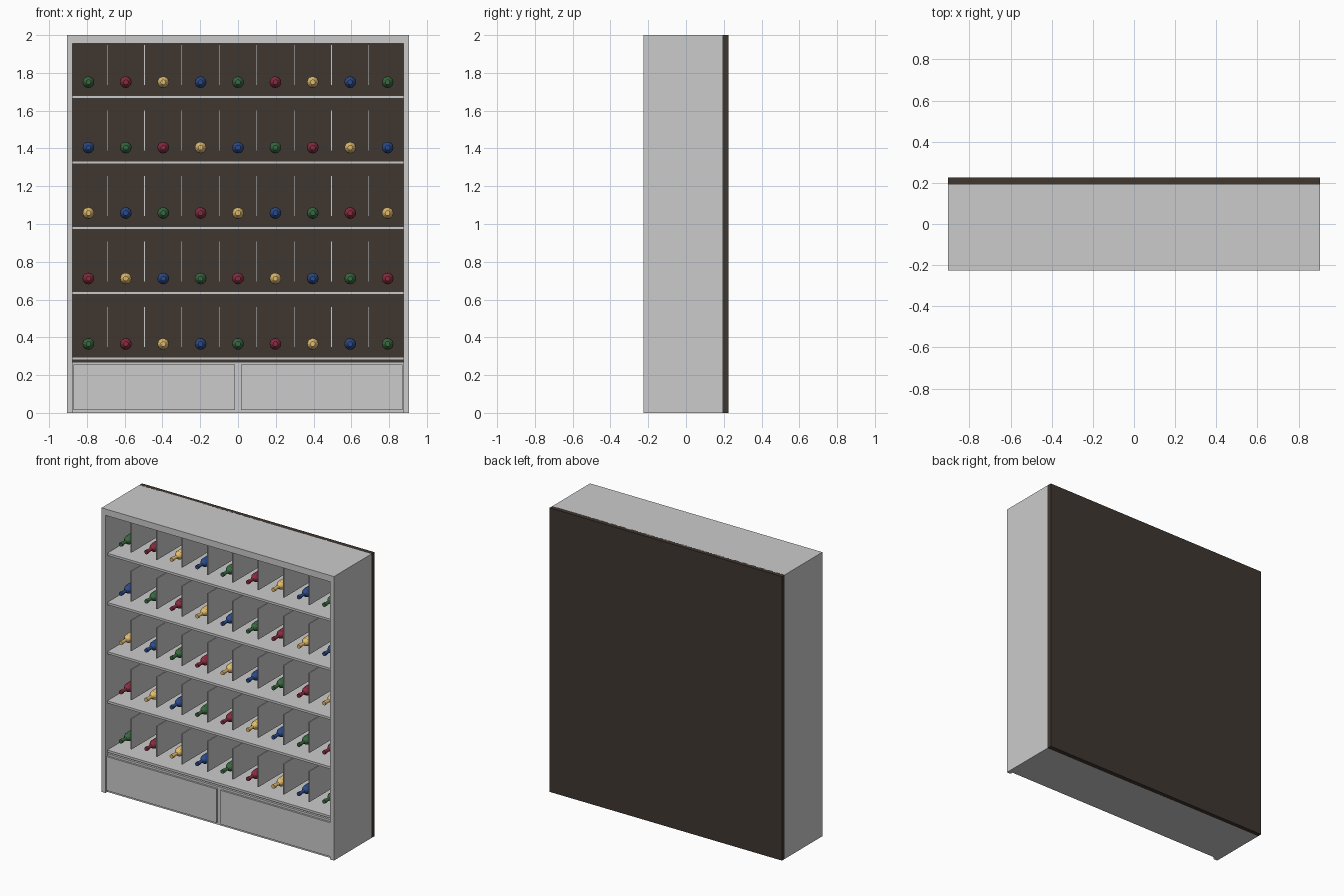
import bpy, bmesh, math

if "Cube" in bpy.data.objects:
    bpy.data.objects.remove(bpy.data.objects["Cube"])


def material(name, rgb):
    m = bpy.data.materials.new(name)
    m.diffuse_color = (*rgb, 1)
    m.use_nodes = True
    m.node_tree.nodes["Principled BSDF"].inputs["Base Color"].default_value = m.diffuse_color
    return m


def finish(name, bm, mat=None):
    me = bpy.data.meshes.new(name)
    bmesh.ops.recalc_face_normals(bm, faces=bm.faces)
    bm.to_mesh(me)
    bm.free()
    if mat:
        me.materials.append(mat)
    ob = bpy.data.objects.new(name, me)
    bpy.context.collection.objects.link(ob)
    return ob


def box(name, x0, x1, y0, y1, z0, z1, mat=None):
    bm = bmesh.new()
    bmesh.ops.create_cube(bm, size=1)
    for v in bm.verts:
        v.co = ((x0 + x1) / 2 + v.co.x * (x1 - x0),
                (y0 + y1) / 2 + v.co.y * (y1 - y0),
                (z0 + z1) / 2 + v.co.z * (z1 - z0))
    return finish(name, bm, mat)


W, I, D = 0.905, 0.875, 0.225      # outer half width, inner half width, half depth
STEP, SHELF0, PITCH = 0.3465, 0.287, 0.198

brown = material("dark_back", (0.05, 0.037, 0.03))
glass = [material("green_glass", (0.04, 0.14, 0.05)),
         material("red_glass", (0.25, 0.025, 0.05)),
         material("gold_glass", (0.75, 0.5, 0.15)),
         material("blue_glass", (0.025, 0.07, 0.25))]

# carcass
box("back_panel", -W, W, 0.192, D, 0, 2, brown)
box("top_panel", -I, I, -D, 0.198, 1.955, 2)
box("base_box", -I, I, -0.205, 0.195, 0, 0.27)
for s, side in ((-1, "left"), (1, "right")):
    xs = sorted((s * I, s * W))
    box(side + "_side", *xs, -D, 0.195, 0, 2)
    xs = sorted((s * 0.016, s * 0.872))
    box(side + "_drawer_front", *xs, -0.218, -0.2, 0.016, 0.255)

# bottle: profile (radius, y) turned around the y axis, neck to the front
PROFILE = [(0.014, -0.175), (0.014, -0.155), (0.011, -0.153), (0.011, -0.12),
           (0.018, -0.11), (0.028, -0.095), (0.031, -0.08), (0.031, 0.1)]
SIDES = 12


def bottle_mesh():
    bm = bmesh.new()
    rings = [[bm.verts.new((r * math.cos(2 * math.pi * k / SIDES), y,
                            r * math.sin(2 * math.pi * k / SIDES)))
              for k in range(SIDES)] for r, y in PROFILE]
    for a, b in zip(rings, rings[1:]):
        for k in range(SIDES):
            n = (k + 1) % SIDES
            bm.faces.new((a[k], a[n], b[n], b[k]))
    bm.faces.new(rings[0])
    bm.faces.new(rings[-1])
    return bm


# one bottle mesh per glass colour
meshes = []
for m in glass:
    ob = finish("bottle", bottle_mesh(), m)
    meshes.append(ob.data)
    bpy.data.objects.remove(ob)

# shelves with dividers and bottles
for r in range(5):
    z = SHELF0 + r * STEP
    box("shelf", -I, I, -0.205, 0.195, z - 0.008, z + 0.008)
    for i in range(8):
        x = (i - 3.5) * PITCH
        box("divider", x - 0.004, x + 0.004, -0.2, 0.195, z + 0.06, z + 0.276)
    for i in range(9):
        ob = bpy.data.objects.new("bottle", meshes[(i + r) % 4])
        ob.location = ((i - 4) * PITCH, 0, z + 0.078)
        bpy.context.collection.objects.link(ob)
